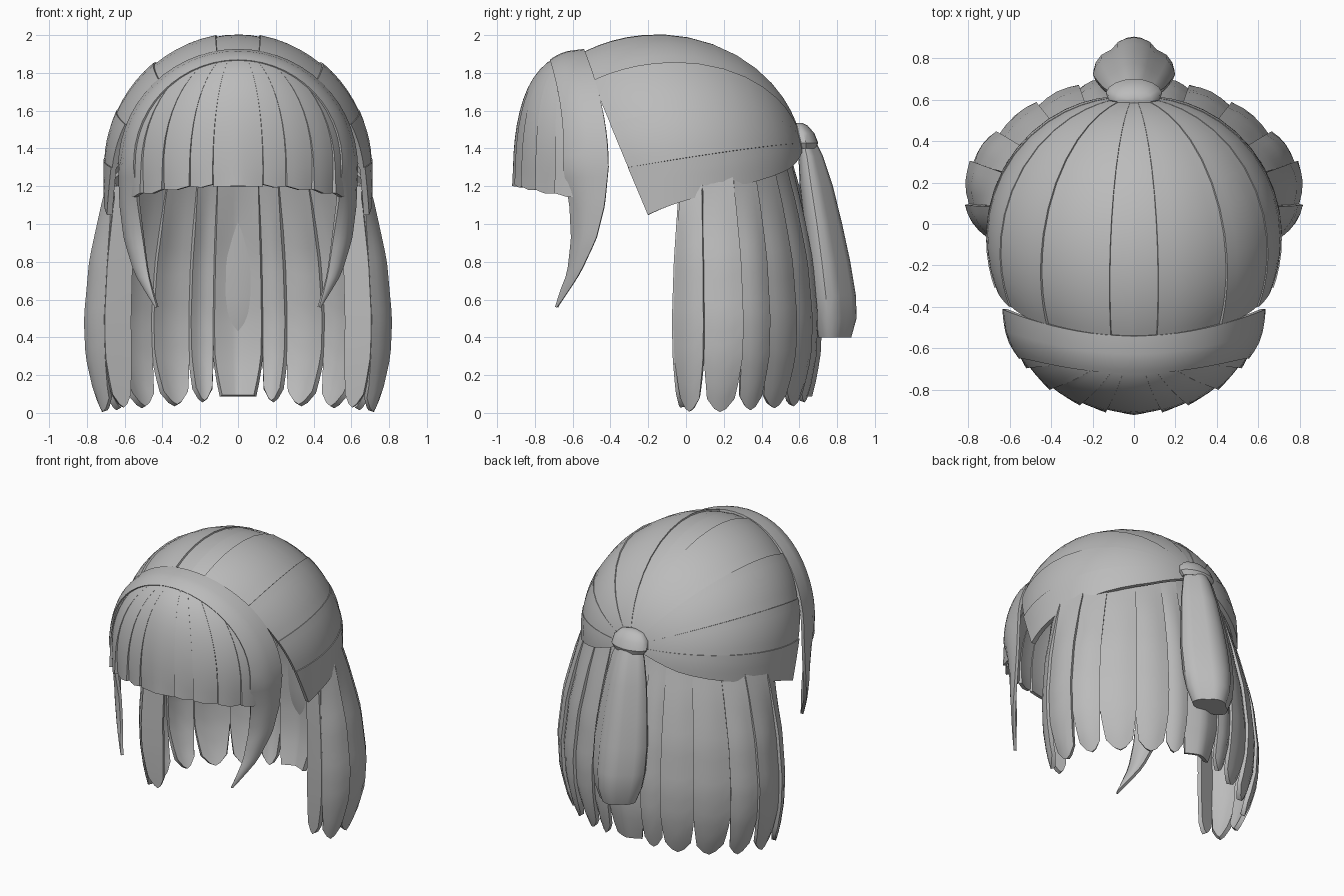
import bpy, bmesh, math
from mathutils import Vector

if "Cube" in bpy.data.objects:
    bpy.data.objects.remove(bpy.data.objects["Cube"])

grey = bpy.data.materials.new("hair_grey")
grey.diffuse_color = (0.5, 0.5, 0.5, 1)
grey.use_nodes = True
grey.node_tree.nodes["Principled BSDF"].inputs["Base Color"].default_value = grey.diffuse_color


def lerp(a, b, t):
    return a + (b - a) * t


def table(rows, k):
    """Piecewise linear lookup in rows of (key, values...), ascending keys."""
    k = min(max(k, rows[0][0]), rows[-1][0])
    for a, b in zip(rows, rows[1:]):
        if k <= b[0]:
            t = (k - a[0]) / (b[0] - a[0])
            return [lerp(p, q, t) for p, q in zip(a[1:], b[1:])]


def finish(name, bm, thick=0, angle=35):
    me = bpy.data.meshes.new(name)
    bm.to_mesh(me)
    bm.free()
    ob = bpy.data.objects.new(name, me)
    bpy.context.collection.objects.link(ob)
    me.materials.append(grey)
    bpy.ops.object.select_all(action='DESELECT')
    ob.select_set(True)
    bpy.context.view_layer.objects.active = ob
    if thick:
        m = ob.modifiers.new("thickness", 'SOLIDIFY')
        m.thickness, m.offset = thick, 0
        bpy.ops.object.modifier_apply(modifier=m.name)
    bpy.ops.object.shade_smooth_by_angle(angle=math.radians(angle))
    return ob


def strands(name, funcs, nu, nv, thick):
    """Mirrored sheets; each func(u, v) gives a point on the +x side."""
    bm = bmesh.new()
    for f in funcs:
        for s in (1, -1):
            g = []
            for j in range(nv + 1):
                row = []
                for i in range(nu + 1):
                    p = f(i / nu, j / nv)
                    row.append(bm.verts.new((p[0] * s, p[1], p[2])))
                g.append(row)
            for j in range(nv):
                for i in range(nu):
                    q = [g[j][i], g[j][i + 1], g[j + 1][i + 1], g[j + 1][i]]
                    bm.faces.new(q if s > 0 else q[::-1])
    bmesh.ops.remove_doubles(bm, verts=bm.verts, dist=1e-5)
    return finish(name, bm, thick)


# Crown: strands fan from the slanted front edge back to the knot
CX, RX, RY, RZ = Vector((0, -0.15, 1.3)), 0.71, 0.76, 0.685
KNOT = Vector((0, 0.6, 1.42))


def crown_edge(phi):
    z = 1.3 + 0.595 * math.sin(phi)
    y = -0.2 - 0.41 * (z - 1.05)
    k = 1 - ((y + 0.15) / RY) ** 2 - (max(0, z - 1.3) / RZ) ** 2
    return Vector((RX * math.sqrt(max(0, k)) * (1 + 0.2 * y), y, z))


def crown_strand(a, b):
    step = 0.02 if a > 30 else 0.01

    def f(u, v):
        F = crown_edge(math.radians(lerp(a, b, u)))
        if u == 0 and a == 90:
            F.x = 0
        p = F.lerp(KNOT, v * 0.97) - CX
        w = 1 + 0.22 * (p.y + CX.y)
        d = Vector((p.x / RX / w, p.y / RY, max(0, p.z) / RZ)).length
        k = (1.003 + step * (1 - u) * (1 - v)) / d
        return Vector((p.x * k, p.y * k, p.z * (k if p.z > 0 else 1))) + CX
    return f


cuts = [90, 76, 48, 22, 0, -25]
strands("crown", [crown_strand(a, b) for a, b in zip(cuts, cuts[1:])], 5, 16, 0.03)


# Fringe: strands run down a half dome to a shallow curved hem
def lean(z):
    return 0.13 * max(0, (z - 1.3) / 0.62) ** 2


def fringe_strand(x0, x1):
    a0, a1 = math.asin(x0 / 0.6), math.asin(x1 / 0.6)

    def f(u, v):
        a = lerp(a0, a1, u)
        hem = 1.2 - 0.07 * (math.sin(a)) ** 2 + 0.012 * abs(2 * u - 1) * (x0 > 0)
        if v < 0.8:
            t = lerp(0.06, math.pi / 2, v / 0.8)
            r, z = math.sin(t), 1.3 + 0.605 * math.cos(t)
        else:
            r, z = 1, lerp(1.3, hem, (v - 0.8) / 0.2)
        r *= 1 + 0.04 * (0.5 - u) * v ** 3
        return (0.6 * r * math.sin(a), -0.42 - 0.48 * r * math.cos(a) - lean(z), z)
    return f


cuts = [0, 0.13, 0.25, 0.39, 0.5, 0.575]
strands("fringe", [fringe_strand(a, b) for a, b in zip(cuts, cuts[1:])], 4, 15, 0.022)


# Band over the fringe, running down into the pointed side locks
LOCK = [(0.56, .43, -.68, .425, -.685), (0.64, .48, -.625, .45, -.66),
        (0.74, .54, -.56, .475, -.62), (0.92, .595, -.475, .50, -.60),
        (1.1, .618, -.43, .525, -.61), (1.3, .625, -.41, .545, -.645)]


def band(u, v):
    if v < 0.5:
        phi = lerp(math.pi / 2, 0, v / 0.5)
        rho = lerp(1.0, lerp(0.87, 0.91, math.sin(phi)), u)
        x, z = 0.625 * rho * math.cos(phi), 1.3 + 0.617 * rho * math.sin(phi)
        if v == 0:
            x = 0
        return (x, -0.41 - 0.478 * math.sqrt(max(0, 1 - rho * rho)) - lean(z), z)
    z = lerp(1.3, 0.56, (v - 0.5) / 0.5)
    ox, oy, ix, iy = table(LOCK, z)
    bulge = 0.018 * math.sin(math.pi * u) * min(1, (z - 0.56) * 3)
    return (lerp(ox, ix, u) + bulge, lerp(oy, iy, u) - bulge, z)


strands("band_and_side_locks", [band], 5, 28, 0.02)


# Long hair: strands round the sides and back, curling in to tapered tips
LOW = [(0, .68), (.13, .675), (.26, .65), (.46, .57), (.65, .43), (.77, .3),
       (.795, .1), (.71, -.06), (.57, -.02)]
TOP = [(0, .51), (.1, .51), (.2, .48), (.34, .42), (.47, .33), (.56, .22),
       (.62, .08), (.615, .0), (.52, .02)]
TIP = [.09, .06, .04, .03, .02, .01, .01, .03]
FLARE = [(0, .5), (.12, .75), (.3, .95), (.5, 1), (.8, .84), (1.1, .5), (1.3, .22), (1.5, 0)]


def long_strand(i):
    def f(u, v):
        mid = 0.0 if i == 0 else 0.5
        zt = 1.2 + 0.46 * lerp(TOP[i][1], TOP[i + 1][1], u)
        # rounded hem: strand corners end higher than the middle
        hem = TIP[i] + (0 if i == 0 else 0.07 * abs(2 * u - 1) ** 2)
        z = lerp(zt, hem, v)
        narrow = 1 - 0.4 * max(0, (0.33 - z) / 0.33) ** 1.5
        w = mid + (u - mid) * narrow
        k = table(FLARE, z)[0]
        a = Vector(TOP[i]).lerp(Vector(LOW[i]), k)
        b = Vector(TOP[i + 1]).lerp(Vector(LOW[i + 1]), k)
        p = a.lerp(b, w)
        n = Vector((-(b - a).y, (b - a).x)).normalized()
        if i < 7:
            bow = math.cos(u * math.pi / 2) if i == 0 else math.sin(math.pi * u)
            p += n * (0.018 * bow + 0.02 * (0.4 - u)) * min(1, v * 3)
        if i == 0 and u == 0:
            p.x = 0
        return (p.x, p.y, z)
    return f


strands("long_hair", [long_strand(i) for i in range(8)], 4, 18, 0.03)


# Ponytail: lofted rings, narrower at the back, with grooves between strands
def loft(name, rows, n, groove, taper):
    bm = bmesh.new()
    rings = []
    for z, y, w, d in rows:
        ring = []
        for i in range(n):
            a = 2 * math.pi * i / n
            g = 1 - groove * (i in (3, n - 3))
            c = math.cos(a)
            x = w * g * math.sin(a) * (1 - taper * c)
            ring.append(bm.verts.new((x, y + d * g * c, z)))
        rings.append(ring)
    for r, s in zip(rings, rings[1:]):
        for i in range(n):
            j = (i + 1) % n
            bm.faces.new((r[i], r[j], s[j], s[i]))
    bm.faces.new(rings[0])
    bm.faces.new(rings[-1])
    bmesh.ops.recalc_face_normals(bm, faces=bm.faces)
    return finish(name, bm)


tail = [(1.46, .63, .08, .045), (1.36, .66, .115, .065), (1.2, .69, .145, .088),
        (1.0, .725, .17, .102), (.8, .755, .188, .115), (.62, .778, .185, .122),
        (.5, .788, .165, .115), (.4, .785, .125, .09)]
loft("ponytail", tail, 20, 0.1, 0.35)

# Small knot at the root of the ponytail
loft("knot", [(1.535, .6, .03, .015), (1.52, .605, .085, .04), (1.48, .62, .125, .06),
              (1.43, .635, .135, .065), (1.4, .635, .115, .055)], 16, 0, 0.1)
